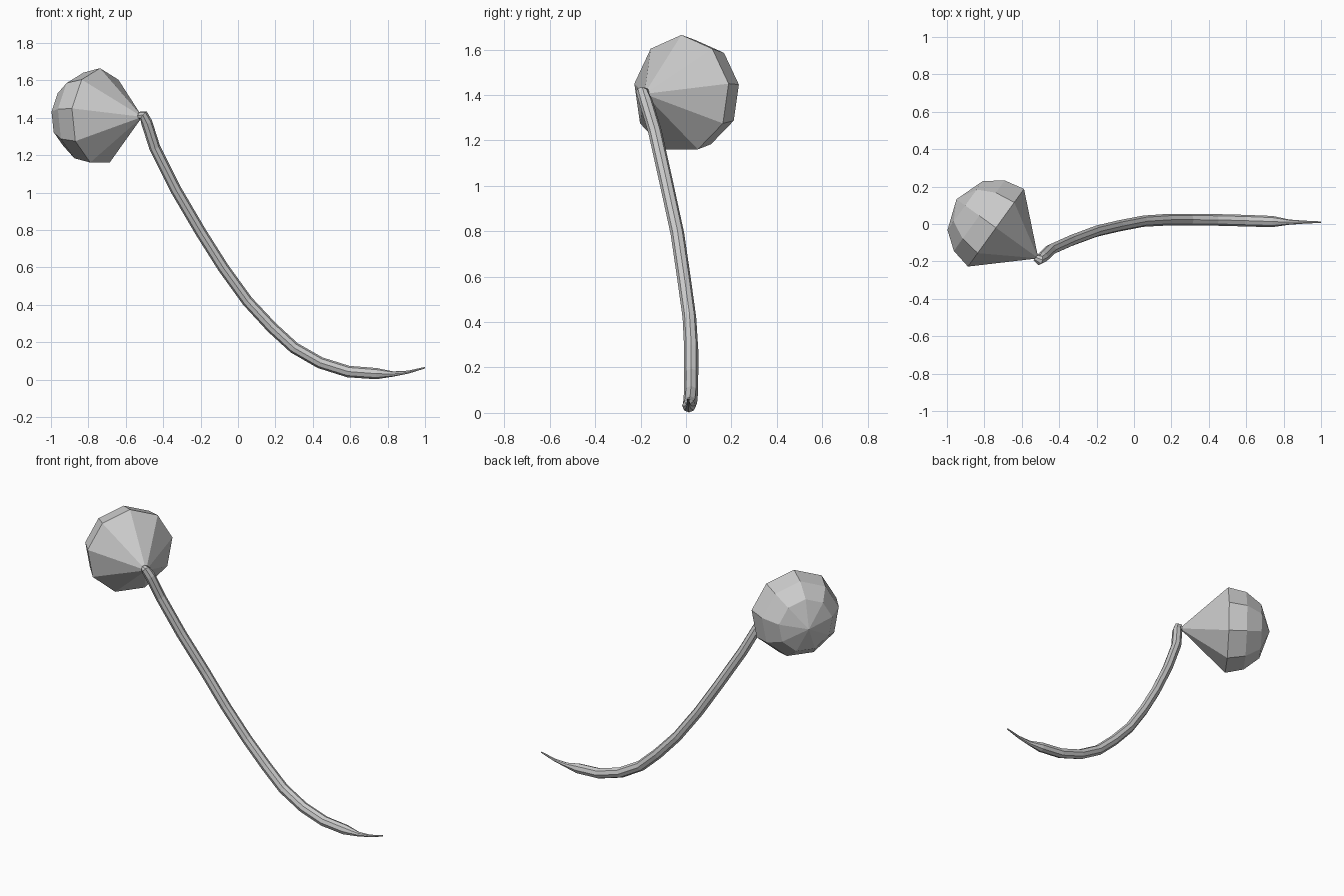
import bpy, bmesh
from math import sin, cos, pi
from mathutils import Vector

if "Cube" in bpy.data.objects:
    bpy.data.objects.remove(bpy.data.objects["Cube"])


def loft(name, rings):
    """Skin a list of vertex rings, closing both ends with flat caps."""
    bm = bmesh.new()
    loops = [[bm.verts.new(p) for p in ring] for ring in rings]
    n = len(loops[0])
    for a, b in zip(loops, loops[1:]):
        for i in range(n):
            j = (i + 1) % n
            bm.faces.new((a[i], a[j], b[j], b[i]))
    bm.faces.new(loops[0])
    bm.faces.new(loops[-1])
    bmesh.ops.remove_doubles(bm, verts=bm.verts, dist=1e-4)
    bmesh.ops.recalc_face_normals(bm, faces=bm.faces)
    mesh = bpy.data.meshes.new(name)
    bm.to_mesh(mesh)
    bm.free()
    ob = bpy.data.objects.new(name, mesh)
    bpy.context.collection.objects.link(ob)
    return ob


def ring(centre, u, v, r, sides):
    return [centre + r * (u * cos(2 * pi * i / sides) + v * sin(2 * pi * i / sides))
            for i in range(sides)]


# Bulb: nine-sided cone with a domed far end, on a horizontal axis
centre = Vector((-0.738, -0.02, 1.405))
axis = Vector((-0.81, 0.585, 0)).normalized()
up = Vector((0, 0, 1))
side = axis.cross(up)
profile = [(-0.275, 0.004), (0, 0.26), (0.11, 0.236), (0.203, 0.164), (0.26, 0.001)]
loft("bulb", [ring(centre + axis * a, up, side, r, 9) for a, r in profile])

# Curved stem: x, y, z, radius along its path, hooked at the bulb, tapered at the tip
path = [
    (-0.525, -0.178, 1.412, 0.020), (-0.505, -0.193, 1.412, 0.028),
    (-0.488, -0.178, 1.375, 0.030), (-0.445, -0.137, 1.24, 0.030),
    (-0.335, -0.088, 1.02, 0.030), (-0.20, -0.038, 0.79, 0.030),
    (-0.08, -0.010, 0.60, 0.030), (0.05, 0.015, 0.42, 0.030),
    (0.18, 0.023, 0.28, 0.031), (0.30, 0.023, 0.17, 0.031),
    (0.44, 0.022, 0.09, 0.031), (0.59, 0.018, 0.043, 0.031),
    (0.74, 0.013, 0.032, 0.030), (0.83, 0.010, 0.030, 0.014),
    (0.91, 0.010, 0.040, 0.008), (1.0, 0.010, 0.064, 0.004),
]
pts = [Vector(p[:3]) for p in path]
rings = []
for i, p in enumerate(pts):
    before = (p - pts[max(i - 1, 0)]).normalized()
    after = (pts[min(i + 1, len(pts) - 1)] - p).normalized()
    tangent = (before + after).normalized()
    v = tangent.cross(Vector((0, 1, 0))).normalized()
    u = v.cross(tangent)
    rings.append(ring(p, u, v, path[i][3], 8))
loft("stem", rings)
